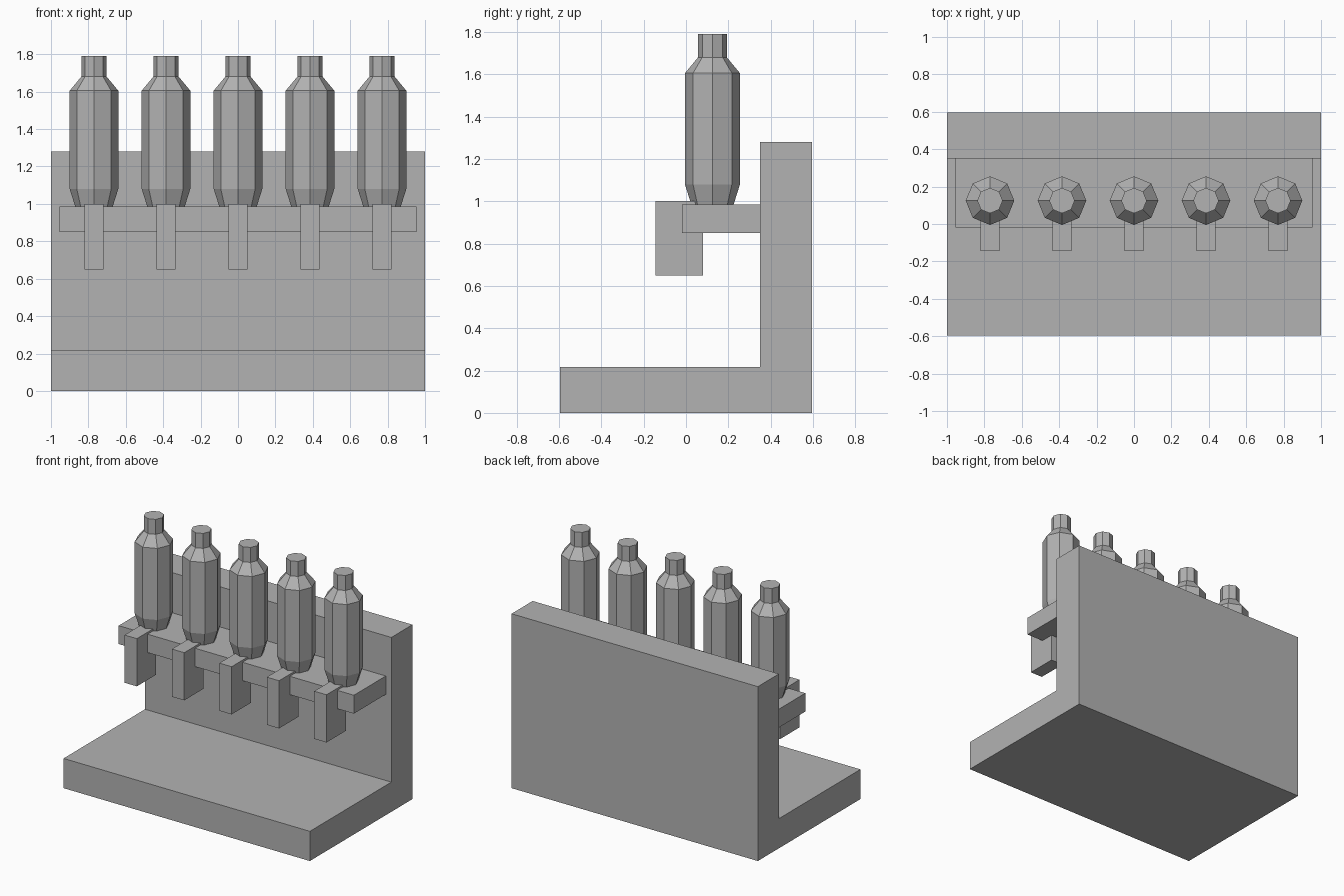
import bpy, bmesh, math

old = bpy.data.objects.get("Cube")
if old:
    bpy.data.objects.remove(old, do_unlink=True)

grey = bpy.data.materials.new("plain_grey")
grey.use_nodes = True
GREY = (0.45, 0.45, 0.45, 1)
grey.diffuse_color = GREY
grey.node_tree.nodes["Principled BSDF"].inputs["Base Color"].default_value = GREY


def finish(name, bm):
    bmesh.ops.recalc_face_normals(bm, faces=bm.faces)
    mesh = bpy.data.meshes.new(name)
    bm.to_mesh(mesh)
    bm.free()
    mesh.materials.append(grey)
    obj = bpy.data.objects.new(name, mesh)
    bpy.context.collection.objects.link(obj)
    return obj


def extrude_x(name, outline, x0, x1):
    """Extrude a (y, z) outline along x."""
    bm = bmesh.new()
    face = bm.faces.new([bm.verts.new((x0, y, z)) for y, z in outline])
    ext = bmesh.ops.extrude_face_region(bm, geom=[face])
    moved = [v for v in ext["geom"] if isinstance(v, bmesh.types.BMVert)]
    bmesh.ops.translate(bm, vec=(x1 - x0, 0, 0), verts=moved)
    return finish(name, bm)


def rect(y0, y1, z0, z1):
    return [(y0, z0), (y1, z0), (y1, z1), (y0, z1)]


def lathe(name, profile, x, y, sides):
    """Faceted solid of revolution from (radius, z) rings, one corner at the back."""
    bm = bmesh.new()
    rings = []
    for r, z in profile:
        angles = [math.pi / 2 + math.tau * i / sides for i in range(sides)]
        rings.append([bm.verts.new((x + r * math.cos(a), y + r * math.sin(a), z)) for a in angles])
    for low, high in zip(rings, rings[1:]):
        for i in range(sides):
            j = (i + 1) % sides
            bm.faces.new((low[i], low[j], high[j], high[i]))
    bm.faces.new(rings[0])
    bm.faces.new(rings[-1])
    return finish(name, bm)


# L-shaped stand: base and back panel in one piece
extrude_x("stand", [(-0.595, 0), (0.595, 0), (0.595, 1.28), (0.35, 1.28),
                    (0.35, 0.218), (-0.595, 0.218)], -1, 1)

# Shelf carrying the bottles
extrude_x("shelf", rect(-0.02, 0.35, 0.85, 0.985), -0.955, 0.955)

# Row of bottles, each with a tap block in front
BOTTLE = [(0.1, 0.985), (0.13, 1.08), (0.13, 1.605), (0.068, 1.68), (0.068, 1.79)]
for i in range(5):
    x = -0.77 + 0.385 * i
    lathe(f"bottle_{i + 1}", BOTTLE, x, 0.125, 8)
    extrude_x(f"tap_{i + 1}", rect(-0.145, 0.08, 0.65, 1.0), x - 0.05, x + 0.05)
